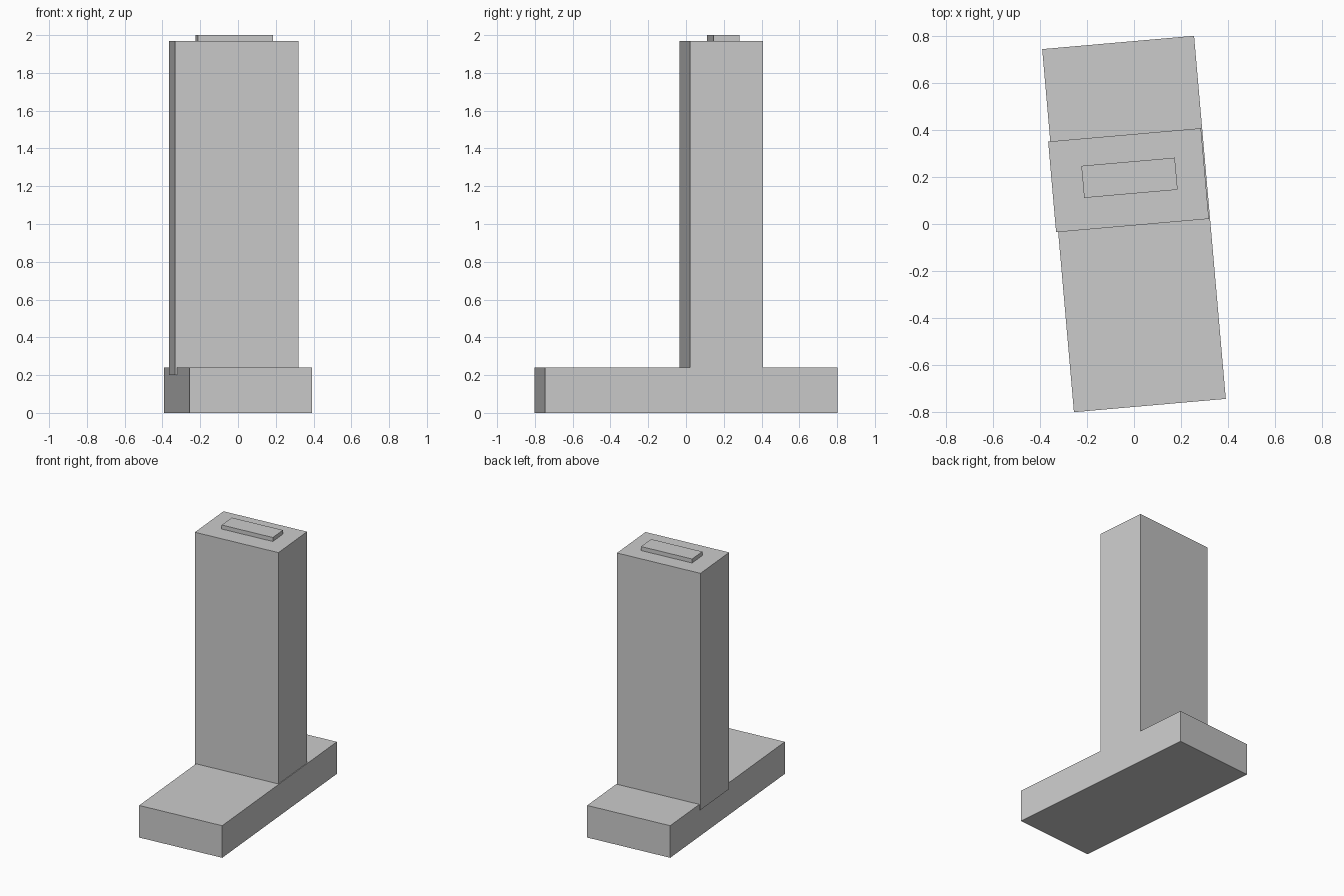
import bpy
import math
from mathutils import Matrix

cube = bpy.data.objects.get("Cube")
if cube:
    bpy.data.objects.remove(cube, do_unlink=True)

# One plain grey for every part
GREY = (0.6, 0.6, 0.6, 1.0)
grey = bpy.data.materials.new("plain grey")
grey.use_nodes = True
grey.diffuse_color = GREY
grey.node_tree.nodes["Principled BSDF"].inputs["Base Color"].default_value = GREY

# The whole building is turned slightly on its site
TURN = Matrix.Rotation(math.radians(5), 4, "Z")


def block(name, centre, size, bottom, top):
    """Flat-sided box given by its plan centre, plan size and height range."""
    bpy.ops.mesh.primitive_cube_add(size=1)
    obj = bpy.context.object
    obj.name = name
    place = Matrix.Translation((*centre, (bottom + top) / 2))
    scale = Matrix.Diagonal((*size, top - bottom, 1))
    obj.data.transform(TURN @ place @ scale)
    obj.data.materials.append(grey)
    return obj


# Low wide base
block("podium", (0, 0), (0.65, 1.554), 0, 0.24)
# Tall slab, sunk a little into the base and overhanging its right edge
block("tower", (-0.007, 0.188), (0.654, 0.388), 0.2, 1.97)
# Small raised box on the roof
block("roof_plant", (-0.002, 0.198), (0.4, 0.137), 1.97, 2.0)
